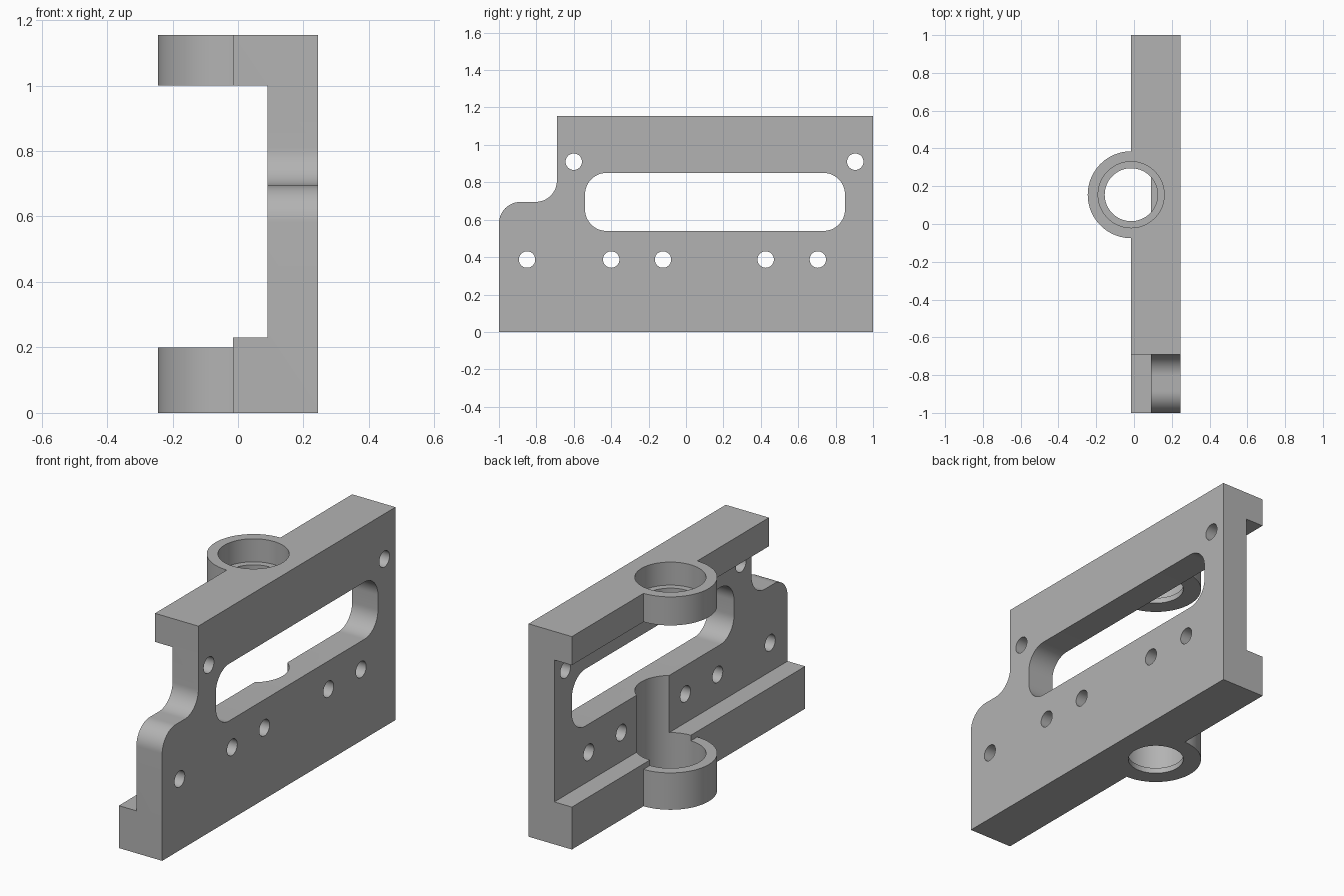
import bpy, bmesh
from math import pi, cos, sin
from mathutils import Matrix, Vector

cube = bpy.data.objects.get("Cube")
if cube:
    bpy.data.objects.remove(cube, do_unlink=True)

grey = bpy.data.materials.new("plain grey")
grey.use_nodes = True
grey.diffuse_color = (0.45, 0.45, 0.45, 1)
grey.node_tree.nodes["Principled BSDF"].inputs["Base Color"].default_value = grey.diffuse_color

BACK, FACE, RAIL = 0.245, 0.09, -0.015    # x of flat back, recessed face, rail front
HEIGHT = 1.155
AXIS = (RAIL, 0.155)                      # x, y of the bore axis


def finish(name, bm):
    bmesh.ops.recalc_face_normals(bm, faces=bm.faces)
    mesh = bpy.data.meshes.new(name)
    bm.to_mesh(mesh)
    bm.free()
    mesh.materials.append(grey)
    ob = bpy.data.objects.new(name, mesh)
    bpy.context.collection.objects.link(ob)
    return ob


def slab(name, outline, x0, x1):
    """Extrude a y-z outline along x."""
    bm = bmesh.new()
    face = bm.faces.new([bm.verts.new((x0, y, z)) for y, z in outline])
    new = bmesh.ops.extrude_face_region(bm, geom=[face])["geom"]
    verts = [v for v in new if isinstance(v, bmesh.types.BMVert)]
    bmesh.ops.translate(bm, verts=verts, vec=(x1 - x0, 0, 0))
    return finish(name, bm)


def arc(cy, cz, r, start, end, steps=16):
    angles = [(start + (end - start) * i / steps) * pi / 180 for i in range(steps + 1)]
    return [(cy + r * cos(a), cz + r * sin(a)) for a in angles]


def drum(name, r, z0, z1):
    """Upright cylinder on the bore axis."""
    bm = bmesh.new()
    bmesh.ops.create_cone(bm, cap_ends=True, segments=96, radius1=r, radius2=r, depth=z1 - z0,
                          matrix=Matrix.Translation(Vector((*AXIS, (z0 + z1) / 2))))
    return finish(name, bm)


def combine(target, other, operation):
    mod = target.modifiers.new(operation.lower(), "BOOLEAN")
    mod.operation, mod.solver, mod.object = operation, "EXACT", other
    bpy.context.view_layer.objects.active = target
    bpy.ops.object.modifier_apply(modifier=mod.name)
    bpy.data.objects.remove(other, do_unlink=True)


# Side outline with the stepped, rounded front corner
R = 0.115
outline = [(-1, 0), (1, 0), (1, HEIGHT), (-0.69, HEIGHT)]
outline += arc(-0.69 - R, 0.695 + R, R, 0, -90)
outline += arc(-1 + R, 0.695 - R, R, 90, 180)
bracket = slab("mounting_bracket", outline, RAIL, BACK)

# Channel that leaves the top and bottom rails
channel = slab("channel_cutter", [(-1.2, 0.23), (1.2, 0.23), (1.2, 1), (-1.2, 1)], -0.5, FACE)
combine(bracket, channel, "DIFFERENCE")

# Bearing rings
for z0, z1 in ((0, 0.2), (1, HEIGHT)):
    combine(bracket, drum("bearing_ring", 0.23, z0, z1), "UNION")

# Bores with a thin lip under each counterbore
for r, z0, z1 in ((0.14, -0.1, 0.1), (0.175, 0.03, 0.7), (0.14, 1, 1.1), (0.175, 1.03, 1.3)):
    combine(bracket, drum("bore_cutter", r, z0, z1), "DIFFERENCE")

# Long rounded window
y0, y1, z0, z1 = -0.54, 0.85, 0.54, 0.85
window = (arc(y1 - R, z1 - R, R, 0, 90) + arc(y0 + R, z1 - R, R, 90, 180)
          + arc(y0 + R, z0 + R, R, 180, 270) + arc(y1 - R, z0 + R, R, 270, 360))
combine(bracket, slab("window_cutter", window, 0, 0.4), "DIFFERENCE")

# Screw holes: two upper, five lower
holes = [(y, 0.91) for y in (-0.6, 0.905)]
holes += [(y, 0.387) for y in (-0.85, -0.4, -0.123, 0.426, 0.705)]
for y, z in holes:
    cutter = slab("hole_cutter", arc(y, z, 0.044, 0, 348.75, 31), 0, 0.4)
    combine(bracket, cutter, "DIFFERENCE")

bpy.ops.object.select_all(action="DESELECT")
bracket.select_set(True)
bpy.context.view_layer.objects.active = bracket
bpy.ops.object.shade_smooth_by_angle(angle=pi / 6)
